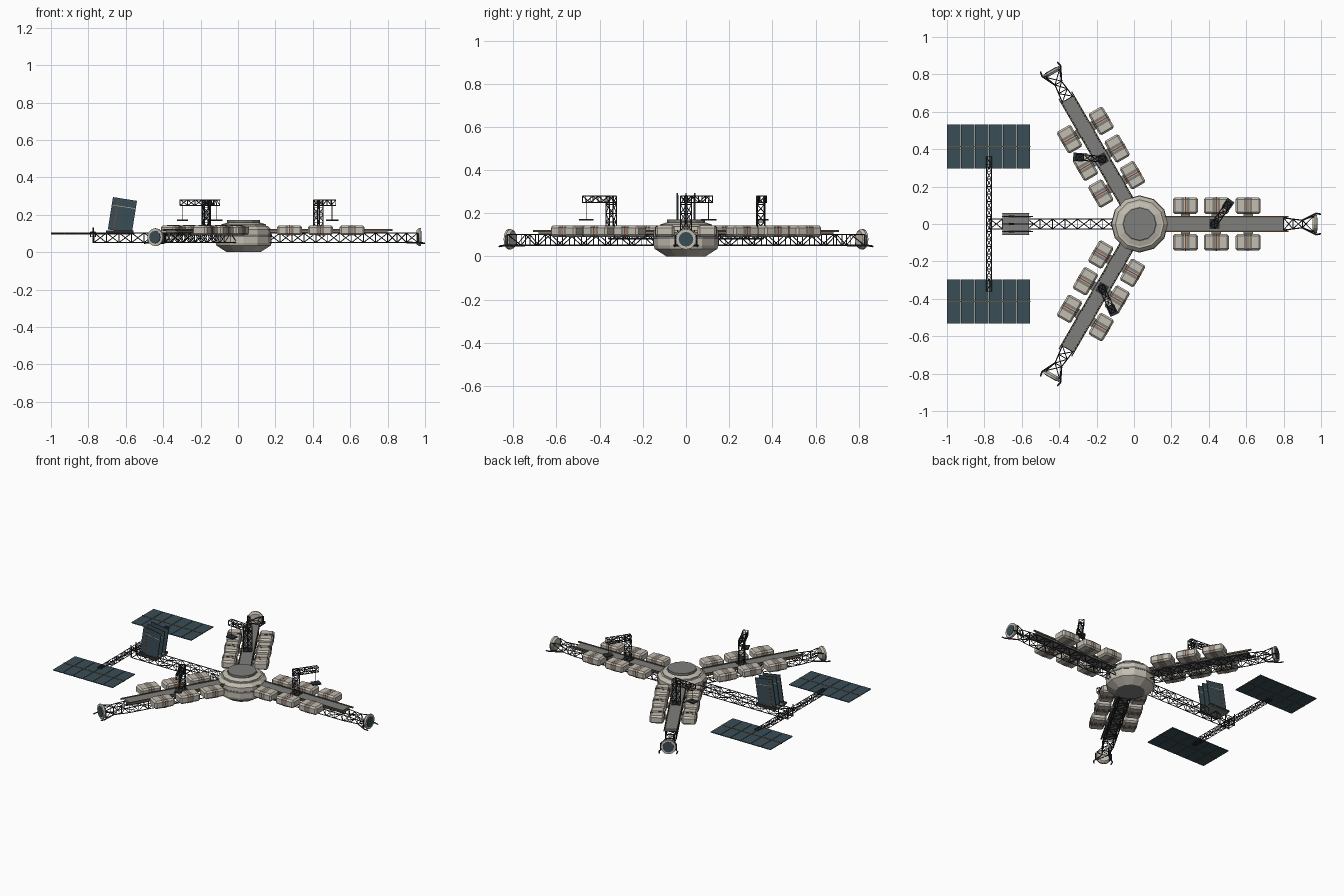
import bpy, bmesh
from math import pi, radians, cos, sin
from mathutils import Matrix, Vector

cube = bpy.data.objects.get("Cube")
if cube:
    bpy.data.objects.remove(cube, do_unlink=True)


def material(name, rgb):
    m = bpy.data.materials.new(name)
    m.use_nodes = True
    m.diffuse_color = (*rgb, 1)
    m.node_tree.nodes["Principled BSDF"].inputs["Base Color"].default_value = (*rgb, 1)
    return m


CREAM = material("warm white hull", (0.55, 0.51, 0.44))
GRAY = material("deck gray", (0.21, 0.215, 0.205))
DARK = material("truss charcoal", (0.028, 0.03, 0.034))
BLUE = material("panel blue", (0.042, 0.075, 0.092))
RUST = material("rust strap", (0.24, 0.07, 0.03))
BROWN = material("brown rail", (0.13, 0.09, 0.045))


class Part:
    """Collects simple solids into one named object."""

    def __init__(self, name, mat, place=Matrix()):
        self.name, self.mats, self.place = name, [mat], place
        self.bm = bmesh.new()

    def box(self, center, size, bevel=0, turn=Matrix()):
        m = Matrix.Translation(center) @ turn @ Matrix.Diagonal((*size, 1))
        verts = bmesh.ops.create_cube(self.bm, size=1, matrix=m)["verts"]
        if bevel:
            edges = list({e for v in verts for e in v.link_edges})
            bmesh.ops.bevel(self.bm, geom=edges, offset=bevel, segments=1, affect='EDGES')

    def rod(self, a, b, r=0.003, sides=4, r2=None):
        a, b = Vector(a), Vector(b)
        turn = (b - a).to_track_quat('Z', 'Y').to_matrix().to_4x4()
        bmesh.ops.create_cone(self.bm, cap_ends=True, segments=sides, radius1=r,
                              radius2=r if r2 is None else r2, depth=(b - a).length,
                              matrix=Matrix.Translation((a + b) / 2) @ turn)

    def truss(self, a, b, w, h, bays, r=0.003, w2=None, up=(0, 0, 1)):
        # four chords, square frames and zigzag braces
        a, b, up = Vector(a), Vector(b), Vector(up)
        side = (b - a).cross(up).normalized()
        corners = [(-1, -1), (1, -1), (1, 1), (-1, 1)]
        frames = []
        for i in range(bays + 1):
            t = i / bays
            wide = w + ((w if w2 is None else w2) - w) * t
            frames.append([a.lerp(b, t) + side * sx * wide / 2 + up * sz * h / 2
                           for sx, sz in corners])
        for i, f in enumerate(frames):
            for k in range(4):
                n = (k + 1) % 4
                self.rod(f[k], f[n], r * 0.8)
                if i < bays:
                    g = frames[i + 1]
                    self.rod(f[k], g[k], r)
                    self.rod(*((f[k], g[n]) if i % 2 else (f[n], g[k])), r * 0.8)

    def lathe(self, profile):
        verts = [self.bm.verts.new((r, 0, z)) for r, z in profile]
        edges = [self.bm.edges.new(p) for p in zip(verts, verts[1:])]
        bmesh.ops.spin(self.bm, geom=verts + edges, cent=(0, 0, 0), axis=(0, 0, 1),
                       angle=2 * pi, steps=12, use_duplicate=False)
        bmesh.ops.remove_doubles(self.bm, verts=self.bm.verts, dist=0.0001)

    def done(self):
        bmesh.ops.recalc_face_normals(self.bm, faces=self.bm.faces)
        mesh = bpy.data.meshes.new(self.name)
        self.bm.to_mesh(mesh)
        self.bm.free()
        for m in self.mats:
            mesh.materials.append(m)
        ob = bpy.data.objects.new(self.name, mesh)
        ob.matrix_world = self.place
        bpy.context.collection.objects.link(ob)


HUB = Matrix.Translation((0.03, 0, 0))

# Central hub: faceted drum, dark waist band, raised roof
p = Part("hub_body", CREAM, HUB)
p.lathe([(0, 0), (0.09, 0), (0.145, 0.035), (0.15, 0.05), (0.15, 0.12),
         (0.13, 0.14), (0.1, 0.14), (0, 0.14)])
p.mats.append(GRAY)
for f in p.bm.faces:
    if f.calc_center_median().z < 0.001:
        f.material_index = 1
p.done()
p = Part("hub_band", GRAY, HUB)
p.lathe([(0.149, 0.082), (0.153, 0.082), (0.153, 0.094), (0.149, 0.094), (0.149, 0.082)])
p.done()
p = Part("hub_roof", GRAY, HUB)
p.lathe([(0, 0.138), (0.1, 0.138), (0.1, 0.15), (0.088, 0.158), (0.088, 0.172), (0, 0.172)])
p.done()
p = Part("hub_roof_ring", CREAM, HUB)
p.lathe([(0.12, 0.135), (0.12, 0.148), (0.093, 0.157), (0.093, 0.135)])
p.done()


# Cargo arms, laid out along +x from the hub centre
def arm(tag, place):
    p = Part("arm_truss_" + tag, DARK, place)
    p.truss((0.13, 0, 0.077), (0.77, 0, 0.077), 0.065, 0.05, 10)
    p.truss((0.77, 0, 0.077), (0.87, 0, 0.077), 0.065, 0.05, 2, w2=0.04)
    p.truss((0.87, 0, 0.077), (0.93, 0, 0.077), 0.04, 0.05, 1, w2=0.085)
    p.done()

    p = Part("deck_" + tag, GRAY, place)
    p.box((0.45, 0, 0.112), (0.64, 0.07, 0.014))
    for x in (0.245, 0.41, 0.58):
        for s in (-1, 1):
            p.box((x, s * 0.045, 0.108), (0.05, 0.03, 0.012))
    p.done()
    p = Part("deck_rails_" + tag, BROWN, place)
    for s in (-1, 1):
        p.box((0.46, s * 0.039, 0.118), (0.67, 0.006, 0.01))
    p.done()

    # Three pairs of strapped cargo containers
    boxes = Part("containers_" + tag, CREAM, place)
    straps = Part("container_straps_" + tag, RUST, place)
    ribs = Part("container_frames_" + tag, GRAY, place)
    for x in (0.245, 0.41, 0.58):
        for s in (-1, 1):
            y = s * 0.098
            boxes.box((x, y, 0.117), (0.134, 0.088, 0.052), bevel=0.01)
            straps.box((x, y, 0.117), (0.011, 0.091, 0.055), bevel=0.009)
            for e in (-1, 1):
                ribs.box((x + e * 0.014, y, 0.117), (0.004, 0.0895, 0.0535), bevel=0.009)
    for part in (boxes, straps, ribs):
        part.done()

    # Loading crane: lattice mast and boom, cable and lifting plate
    out = Vector((cos(radians(55)), sin(radians(55)), 0))
    foot = Vector((0.4, 0, 0.12))
    top = foot + Vector((0, 0, 0.145))
    tip = top + out * 0.14
    p = Part("crane_" + tag, DARK, place)
    p.truss(foot, top + Vector((0, 0, 0.015)), 0.036, 0.036, 4, 0.0028, up=out)
    p.truss(top - out * 0.02, tip, 0.03, 0.03, 4, 0.0028)
    p.box(foot, (0.055, 0.055, 0.012))
    p.box(tip - out * 0.012 + Vector((0, 0, -0.095)), (0.055, 0.045, 0.008),
          turn=Matrix.Rotation(radians(55), 4, 'Z'))
    p.done()
    p = Part("crane_cable_" + tag, BROWN, place)
    p.rod(tip - out * 0.012, tip - out * 0.012 + Vector((0, 0, -0.095)), 0.0022)
    p.done()

    # Docking port at the tip, with two lower grapple claws
    p = Part("docking_ring_" + tag, CREAM, place)
    p.rod((0.925, 0, 0.08), (0.937, 0, 0.08), 0.038, 12, r2=0.048)
    p.rod((0.937, 0, 0.08), (0.948, 0, 0.08), 0.048, 12)
    p.done()
    p = Part("docking_hatch_" + tag, BLUE, place)
    p.rod((0.94, 0, 0.08), (0.951, 0, 0.08), 0.034, 12)
    p.done()
    p = Part("docking_claws_" + tag, DARK, place)
    for s in (-1, 1):
        path = [(0.87, s * 0.02, 0.052), (0.945, s * 0.057, 0.05), (0.97, s * 0.052, 0.047)]
        for a, b in zip(path, path[1:]):
            p.rod(a, b, 0.0045)
        p.rod((0.935, s * 0.05, 0.05), (0.935, s * 0.05, 0.1), 0.003)
    p.done()


for i, tag in enumerate(("left", "back", "front")):
    arm(tag, HUB @ Matrix.Rotation(2 * pi * i / 3, 4, 'Z'))

# Power boom and its cross spar
p = Part("power_boom", DARK)
p.truss((-0.1, 0, 0.077), (-0.77, 0, 0.077), 0.052, 0.052, 10)
p.truss((-0.775, -0.36, 0.095), (-0.775, 0.36, 0.095), 0.026, 0.026, 18, 0.0025)
for s in (-1, 1):
    p.rod((-0.775, s * 0.026, 0.05), (-0.775, s * 0.026, 0.132), 0.004)
p.done()

# Solar wings: six panels each, with a spine
panels, spines = Part("solar_panels", BLUE), Part("solar_spines", BROWN)
for s in (-1, 1):
    for i in range(6):
        panels.box((-0.963 + i * 0.0745, s * 0.415, 0.1), (0.0715, 0.236, 0.005))
    spines.box((-0.777, s * 0.415, 0.1), (0.446, 0.006, 0.009))
panels.done()
spines.done()

# Radiator: three leaning plates on a cradle
p = Part("radiator_cradle", GRAY)
p.box((-0.632, 0, 0.105), (0.14, 0.115, 0.012))
p.done()
p = Part("radiator_cradle_bars", DARK)
for y in (-0.058, -0.04, 0, 0.04, 0.058):
    p.box((-0.632, y, 0.11), (0.146, 0.004, 0.012))
p.done()
lean = Matrix.Rotation(radians(9), 4, 'Y')
plates, pipes = Part("radiator_plates", BLUE), Part("radiator_pipes", RUST)
trims = Part("radiator_trim", CREAM)
for y in (-0.04, 0, 0.04):
    c = Vector((-0.618, y, 0.198))
    plates.box(c, (0.13, 0.006, 0.175), turn=lean)
    pipes.box(c + lean @ Vector((-0.035, 0, 0)), (0.004, 0.009, 0.165), turn=lean)
    trims.box(c + lean @ Vector((0, 0, 0.045)), (0.12, 0.008, 0.003), turn=lean)
for part in (plates, pipes, trims):
    part.done()
